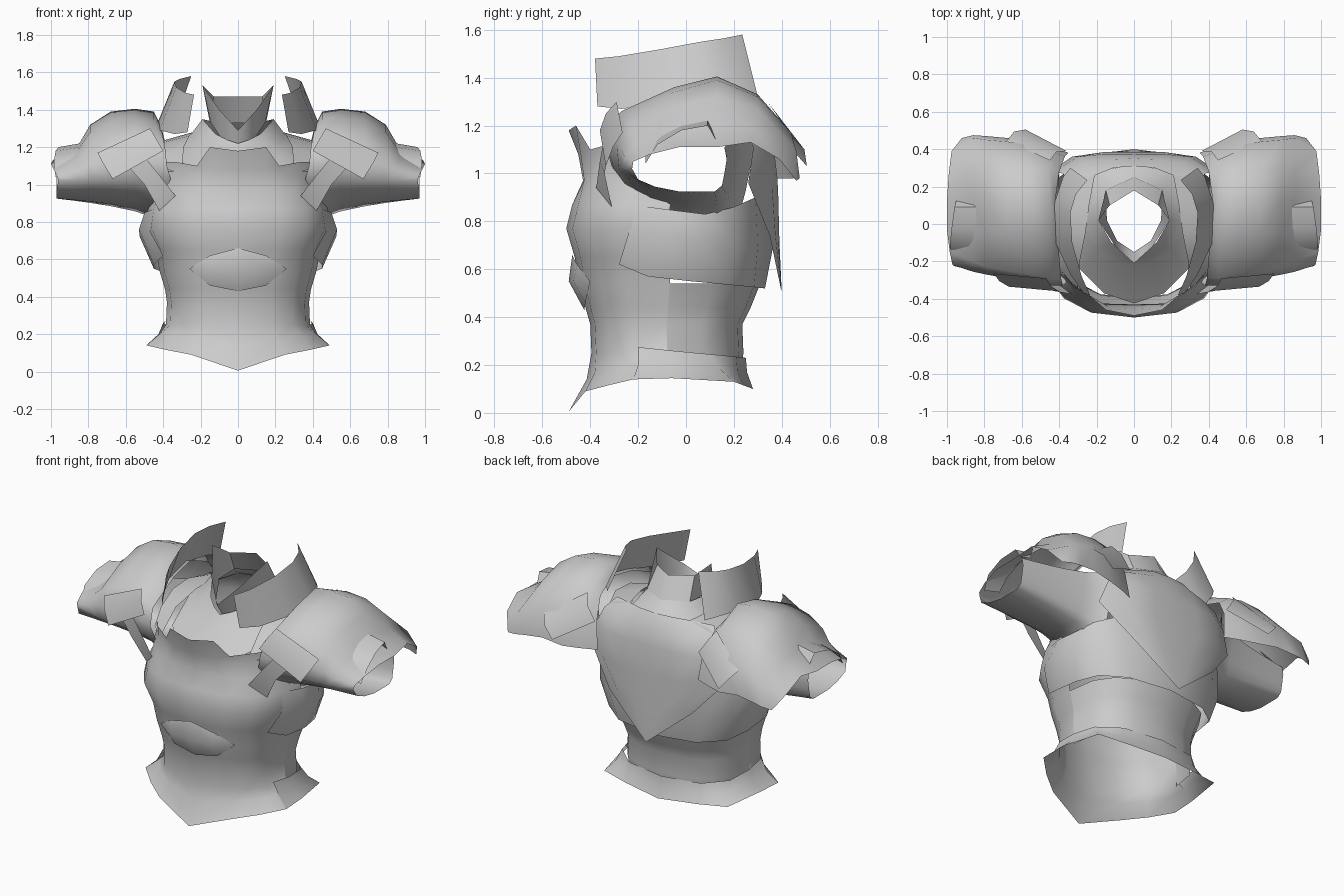
import bpy, bmesh, math
from mathutils import Vector

steel = bpy.data.materials.new("grey_steel")
steel.diffuse_color = (0.6, 0.6, 0.6, 1)


def sheet(name, rows, ref=(0, 0, 0.7), angle=50):
    """Skin a grid of points, face it away from ref, mirror it across x."""
    bm = bmesh.new()
    grid = [[bm.verts.new(p) for p in row] for row in rows]
    for a, b in zip(grid, grid[1:]):
        for i in range(len(a) - 1):
            bm.faces.new((a[i], a[i + 1], b[i + 1], b[i]))
    bmesh.ops.remove_doubles(bm, verts=bm.verts, dist=0.0005)
    bm.normal_update()
    out = sum(f.normal.dot(f.calc_center_median() - Vector(ref)) * f.calc_area() for f in bm.faces)
    if out < 0:
        bmesh.ops.reverse_faces(bm, faces=bm.faces)
    me = bpy.data.meshes.new(name)
    bm.to_mesh(me)
    bm.free()
    me.materials.append(steel)
    ob = bpy.data.objects.new(name, me)
    bpy.context.collection.objects.link(ob)
    bpy.ops.object.select_all(action='DESELECT')
    ob.select_set(True)
    bpy.context.view_layer.objects.active = ob
    bpy.ops.object.shade_smooth_by_angle(angle=math.radians(angle))
    mod = ob.modifiers.new("mirror", 'MIRROR')
    mod.merge_threshold = 0.002
    return ob


def half_ring(z, w, front, back, n=8, e=0.8):
    """Right half of a rounded section, from front centre to back centre."""
    c, h = (front + back) / 2, (back - front) / 2
    pts = []
    for i in range(n + 1):
        t = -math.pi / 2 + math.pi * i / n
        s = math.sin(t)
        pts.append((w * max(math.cos(t), 0) ** e, c + h * math.copysign(abs(s) ** e, s), z))
    return pts


# Torso: pointed skirt, waist and breastplate with a rim flaring forward
body = [half_ring(*r) for r in (
    (.25, .385, -.395, .24), (.37, .38, -.4, .235), (.44, .39, -.42, .27), (.54, .42, -.445, .31),
    (.65, .44, -.465, .33), (.77, .495, -.5, .35), (.87, .48, -.475, .345))]
sheet("breastplate", [
    [(0, -.49, .005), (.25, -.42, .09), (.38, -.325, .115), (.49, -.22, .14), (.485, -.06, .145)],
    [(0, -.415, .14), (.21, -.38, .17), (.34, -.29, .19), (.42, -.19, .2), (.42, -.06, .2)],
    *[r[:5] for r in body],
    [(0, -.43, .97), (.18, -.425, .97), (.3, -.38, .97), (.38, -.3, .97), (.42, -.2, .97)],
    [(0, -.45, 1.08), (.14, -.44, 1.08), (.24, -.38, 1.05), (.33, -.32, 1.05), (.40, -.24, 1.05)],
    [(0, -.49, 1.18), (.15, -.46, 1.2), (.22, -.4, 1.1), (.33, -.33, 1.12), (.39, -.25, 1.12)]])
sheet("waist_back", [half_ring(.21, .38, -.395, .235)[4:]] + [r[4:] for r in body[:4]])
sheet("skirt_back", [
    [(.385, -.2, .275), (.4, -.06, .26), (.375, .1, .245), (.25, .21, .235), (0, .25, .23)],
    [(.425, -.2, .2), (.425, -.06, .2), (.39, .14, .185), (.26, .215, .175), (0, .255, .17)],
    [(.49, -.22, .14), (.485, -.06, .145), (.43, .2, .13), (.25, .24, .115), (0, .28, .1)]], (0, 0, .15))

# Lens-shaped belly plate
sheet("belly_plate", [
    [(0, -.475, .66), (.15, -.455, .62), (.26, -.4, .55)],
    [(0, -.49, .55), (.14, -.47, .55), (.26, -.4, .55)],
    [(0, -.425, .43), (.15, -.42, .46), (.26, -.4, .55)]], (0, 0, .55))

# Rib cage below the arms, running round the back over the waist
sheet("rib_cage", [
    [(.45, -.23, .87), (.5, -.08, .85), (.505, .08, .83), (.46, .2, .86), (.35, .29, .9), (0, .36, .9)],
    [(.47, -.24, .75), (.53, -.1, .76), (.525, .06, .72), (.46, .2, .7), (.33, .3, .7), (0, .365, .7)],
    [(.40, -.28, .62), (.45, -.16, .57), (.45, .02, .55), (.41, .18, .535), (.27, .285, .525), (0, .33, .52)]])

# Shield-shaped back plate ending in a point
sheet("back_plate", [
    [(0, .4, .5)] * 4,
    [(0, .39, .72), (.1, .385, .72), (.2, .375, .73), (.29, .35, .74)],
    [(0, .385, .92), (.16, .385, .92), (.33, .36, .94), (.48, .26, .96)],
    [(0, .375, 1.1), (.15, .375, 1.1), (.3, .36, 1.1), (.43, .28, 1.1)],
    [(0, .35, 1.22), (.13, .345, 1.22), (.26, .325, 1.2), (.38, .27, 1.2)],
    [(0, .31, 1.28), (.11, .3, 1.28), (.21, .26, 1.27), (.34, .2, 1.25)]])

# Shoulder yoke running from breastplate over to the back
sheet("shoulder_yoke", [
    [(.21, .26, 1.27), (.36, .25, 1.22)], [(.24, .1, 1.28), (.42, .1, 1.23)],
    [(.26, -.05, 1.26), (.42, -.05, 1.22)], [(.29, -.2, 1.2), (.41, -.18, 1.16)],
    [(.3, -.34, 1.07), (.4, -.26, 1.07)]])

# Gorget and neck base, then the open collar with a V front
sheet("gorget", [
    [(0, .32, 1.26), (.2, .28, 1.25), (.33, .02, 1.22), (.29, -.24, 1.1), (.16, -.37, 1.02), (0, -.425, 1.0)],
    [(0, .29, 1.3), (.18, .22, 1.29), (.25, .02, 1.27), (.2, -.14, 1.19), (.1, -.2, 1.17), (0, -.23, 1.16)],
    [(0, .25, 1.34), (.15, .18, 1.34), (.19, .02, 1.35), (.12, -.1, 1.27), (.06, -.15, 1.24), (0, -.18, 1.22)],
], (0, 0, 1.0))
sheet("neck_collar", [
    [(0, .25, 1.33), (.15, .18, 1.33), (.145, .02, 1.33), (.09, -.09, 1.25), (0, -.15, 1.2)],
    [(0, .18, 1.47), (.13, .1, 1.47), (.19, .02, 1.53), (.1, -.12, 1.4), (0, -.21, 1.29)]], (0, 0, 1.35))

# Tall neck guards on both sides
sheet("neck_guard", [
    [(.27, -.37, 1.28), (.34, -.27, 1.27), (.42, -.1, 1.29), (.43, .1, 1.33), (.38, .25, 1.33), (.34, .3, 1.32)],
    [(.235, -.38, 1.48), (.28, -.28, 1.49), (.33, -.1, 1.52), (.34, .06, 1.55), (.31, .16, 1.565), (.25, .235, 1.58)],
], (0, 0, 1.4))

# Domed pauldron arched front to back, continuing into a closed sleeve
prof = {
    .40: ((-.31, 1.03), (-.33, 1.1), (-.29, 1.2), (-.05, 1.3), (.13, 1.33), (.28, 1.27), (.36, 1.15), (.38, .98)),
    .45: ((-.3, 1.02), (-.33, 1.12), (-.29, 1.24), (-.05, 1.35), (.13, 1.39), (.3, 1.31), (.39, 1.17), (.42, .98)),
    .55: ((-.29, 1.02), (-.31, 1.14), (-.27, 1.26), (-.05, 1.36), (.13, 1.405), (.3, 1.33), (.42, 1.19), (.45, .98)),
    .68: ((-.28, 1.02), (-.29, 1.12), (-.25, 1.24), (-.05, 1.34), (.13, 1.39), (.3, 1.32), (.44, 1.17), (.46, 1.0)),
    .79: ((-.265, 1.02), (-.27, 1.1), (-.23, 1.19), (-.05, 1.28), (.13, 1.32), (.3, 1.27), (.45, 1.13), (.47, .99)),
    .86: ((-.25, 1.02), (-.255, 1.07), (-.2, 1.13), (-.04, 1.18), (.13, 1.2), (.28, 1.19), (.46, 1.1), (.475, .98)),
    .97: ((-.225, 1.02), (-.22, 1.05), (-.15, 1.08), (-.03, 1.11), (.13, 1.11), (.27, 1.13), (.39, 1.06), (.46, .97)),
}
bend_in = (-.04, -.02, -.01, .01, .02, .0, -.03, -.05)
bend_out = (-.01, 0, .015, .03, .03, .02, .005, -.05)
under_in = ((.3, 1.2), (.28, 1.08), (.25, .93), (.22, .82), (.14, .76), (0, .81), (-.16, .87), (-.25, .95))
under_out = ((.16, 1.11), (.17, 1.06), (.16, 1.0), (.15, .95), (.12, .925), (-.03, .925), (-.13, .945), (-.2, .975))
arch = []
for x, p in prof.items():
    t = ((x - .4) / .57) ** .4
    bend = {.40: bend_in, .97: bend_out}.get(x, (0,) * 8)
    row = [(x, a[0] + (b[0] - a[0]) * t, a[1] + (b[1] - a[1]) * t) for a, b in zip(under_in, under_out)]
    arch.append(row + [(x + d, y, z) for (y, z), d in zip(p, bend)])
sheet("pauldron", arch, (.6, .05, 1.05), 75)

# Small curved plates fixed to the pauldron, and a strap to the chest
sheet("front_shoulder_plate", [
    [(.47, -.29, 1.3), (.75, -.265, 1.17)],
    [(.44, -.335, 1.25), (.72, -.305, 1.11)],
    [(.40, -.36, 1.18), (.67, -.335, 1.03)]], (.55, 0, 1.1))
sheet("back_shoulder_plate", [
    [(.45, .34, 1.3), (.68, .445, 1.15)],
    [(.415, .385, 1.24), (.64, .495, 1.1)],
    [(.36, .39, 1.16), (.58, .505, 1.03)]], (.5, 0, 1.1))
sheet("outer_shoulder_plate", [
    [(.86, -.17, 1.07), (.975, -.17, 1.04)],
    [(.845, -.12, 1.15), (.985, -.12, 1.12)],
    [(.84, -.02, 1.2), (.975, -.02, 1.18)],
    [(.845, .09, 1.22), (.96, .09, 1.2)],
    [(.87, .125, 1.16), (.95, .125, 1.14)]], (.8, 0, 1.0))
sheet("chest_strap", [
    [(.51, -.34, 1.16), (.6, -.32, 1.11)],
    [(.42, -.36, 1.05), (.5, -.34, 1.0)],
    [(.335, -.375, .94), (.42, -.31, .86)]], (.4, 0, 1.0))
